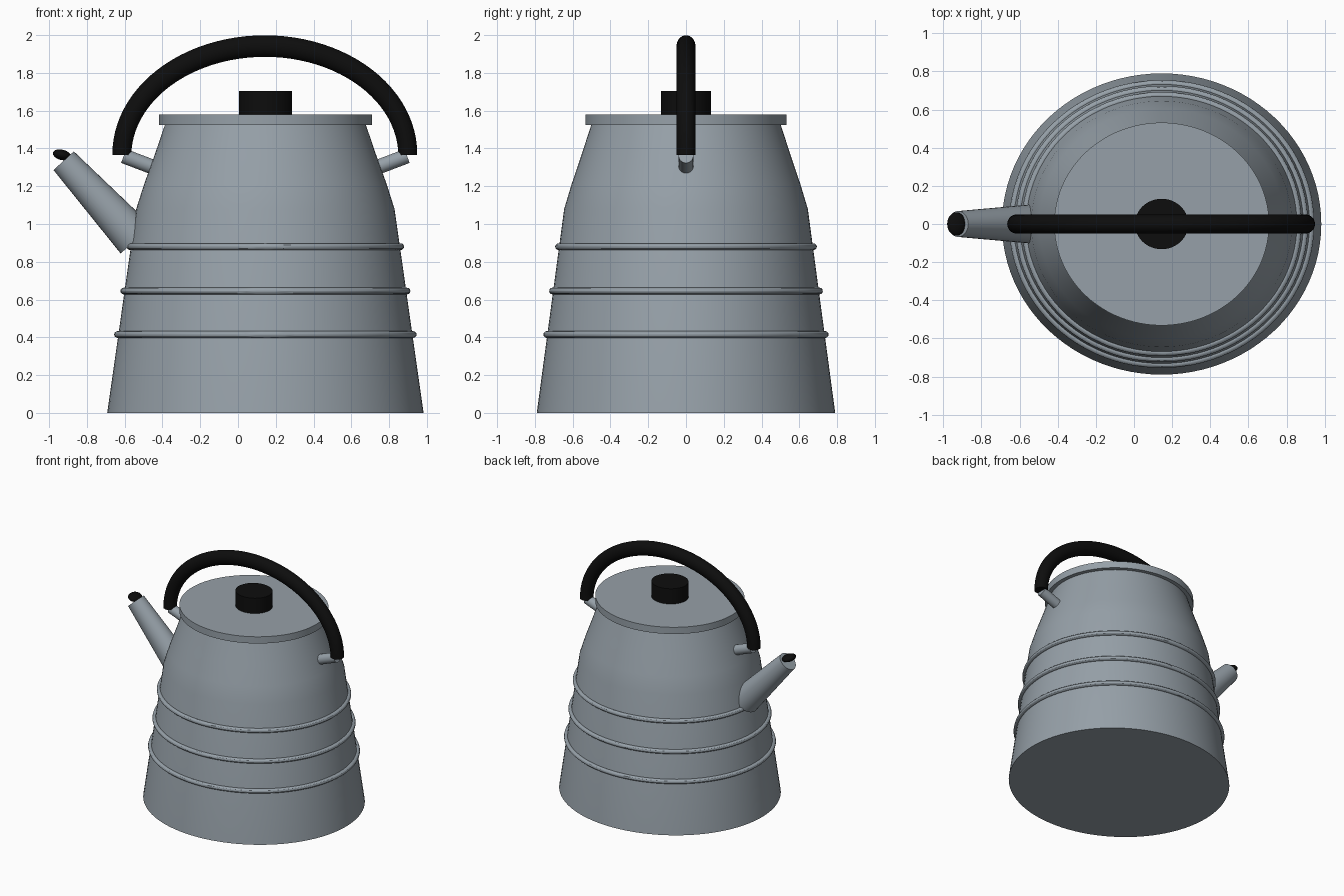
import bpy, bmesh, math
from mathutils import Vector

cube = bpy.data.objects.get("Cube")
if cube:
    bpy.data.objects.remove(cube, do_unlink=True)

CX = 0.145      # body axis in x
OVAL = 1.06     # body is slightly wider in x than in y


def material(name, rgb):
    m = bpy.data.materials.new(name)
    m.use_nodes = True
    m.diffuse_color = (*rgb, 1)
    m.node_tree.nodes["Principled BSDF"].inputs["Base Color"].default_value = (*rgb, 1)
    return m


STEEL = material("grey enamel", (0.305, 0.352, 0.392))
BLACK = material("black plastic", (0.004, 0.004, 0.004))


def finish(name, bm, mat, angle=30):
    bmesh.ops.recalc_face_normals(bm, faces=bm.faces)
    mesh = bpy.data.meshes.new(name)
    bm.to_mesh(mesh)
    bm.free()
    ob = bpy.data.objects.new(name, mesh)
    bpy.context.collection.objects.link(ob)
    mesh.materials.append(mat)
    bpy.ops.object.select_all(action='DESELECT')
    ob.select_set(True)
    bpy.context.view_layer.objects.active = ob
    bpy.ops.object.shade_smooth_by_angle(angle=math.radians(angle))
    return ob


def skin(name, rings, mat, closed=False):
    """Join rings of points into a tube, capped unless it closes on itself."""
    bm = bmesh.new()
    loops = [[bm.verts.new(p) for p in ring] for ring in rings]
    n = len(loops[0])
    pairs = list(zip(loops, loops[1:]))
    if closed:
        pairs.append((loops[-1], loops[0]))
    else:
        bm.faces.new(loops[0])
        bm.faces.new(loops[-1])
    for a, b in pairs:
        for i in range(n):
            j = (i + 1) % n
            bm.faces.new((a[i], a[j], b[j], b[i]))
    return finish(name, bm, mat)


def lathe(name, profile, mat, closed=False, n=96):
    """Turn an (r, z) profile round the oval body axis."""
    turn = [2 * math.pi * i / n for i in range(n)]
    rings = [[(CX + OVAL * r * math.cos(t), r * math.sin(t), z) for t in turn]
             for r, z in profile]
    return skin(name, rings, mat, closed)


def sweep(name, path, mat, n=32):
    """Tube along (x, z, radius, y radius, tangent) stations in the y = 0 plane."""
    rings = []
    for x, z, r, ry, tangent in path:
        tx, tz = Vector(tangent).normalized()
        rings.append([(x - tz * r * math.cos(a), ry * math.sin(a), z + tx * r * math.cos(a))
                      for a in (2 * math.pi * i / n for i in range(n))])
    return skin(name, rings, mat)


def cone(name, start, end, r0, r1, flat, mat):
    d = (end[0] - start[0], end[1] - start[1])
    return sweep(name, [(*start, r0, r0 * flat, d), (*end, r1, r1 * flat, d)], mat)


# Body, lid and knob
lathe("body", [(0.79, 0), (0.645, 1.08), (0.606, 1.21), (0.555, 1.36), (0.497, 1.54)], STEEL)
lathe("lid", [(0.532, 1.525), (0.532, 1.58)], STEEL)
lathe("lid_knob", [(0.132, 1.58), (0.132, 1.705)], BLACK)

# Raised bands round the body
for k, z in enumerate((0.415, 0.645, 0.88)):
    major = 0.79 - 0.145 * z / 1.08 + 0.003
    lathe(f"band_{k + 1}",
          [(major + 0.018 * math.cos(a), z + 0.018 * math.sin(a))
           for a in (math.pi * i / 6 for i in range(12))], STEEL, closed=True)

# Arched handle
arch = []
for i in range(49):
    t = math.pi * (1 - i / 48)
    s, c = math.sin(t), math.cos(t)
    arch.append((CX - 0.003 + 0.757 * c, 1.365 + 0.577 * s, 0.05 + 0.007 * s, 0.05,
                 (0.757 * s, -0.577 * c)))
sweep("handle", arch, BLACK)

# Pegs holding the handle, one on each side
for side, name in ((-1, "right_handle_peg"), (1, "left_handle_peg")):
    cone(name, (CX + side * 0.50, 1.265), (CX + side * 0.75, 1.36), 0.039, 0.039, 1, STEEL)

# Tapered spout with its black stopper
cone("spout", (-0.54, 0.918), (-0.923, 1.335), 0.11, 0.073, 0.93, STEEL)
bm = bmesh.new()
bmesh.ops.create_uvsphere(bm, u_segments=32, v_segments=16, radius=1)
for v in bm.verts:
    x, y, z = v.co
    v.co = (-0.932 + 0.048 * x, 0.061 * y, 1.366 + 0.028 * z - 0.008 * x)
finish("spout_stopper", bm, BLACK, 60)
